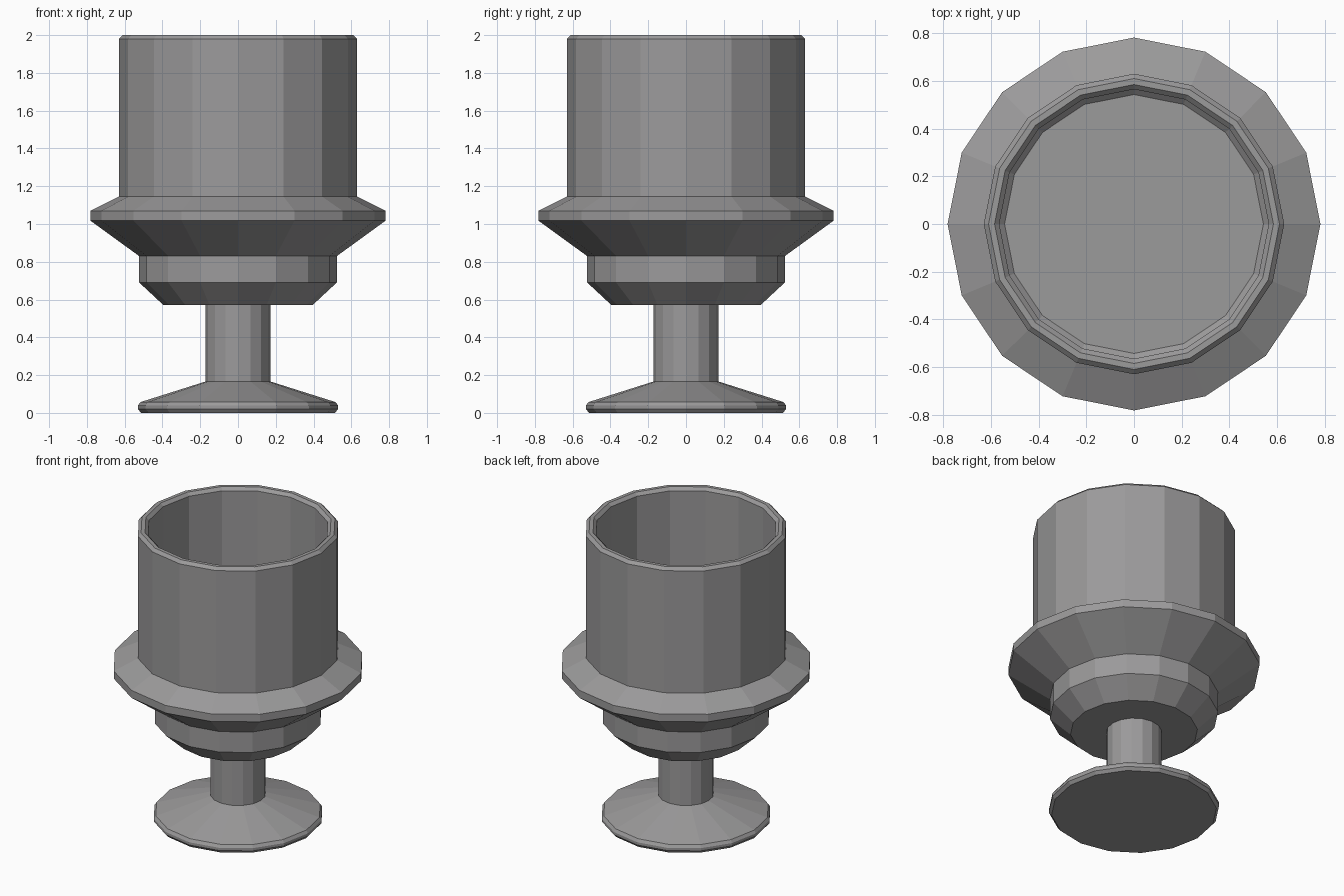
import bpy, bmesh
from math import cos, sin, tau

if "Cube" in bpy.data.objects:
    bpy.data.objects.remove(bpy.data.objects["Cube"])

SIDES = 16

# Dark grey finish
grey = bpy.data.materials.new("dark_grey")
grey.diffuse_color = (0.33, 0.325, 0.328, 1)
grey.use_nodes = True
grey.node_tree.nodes["Principled BSDF"].inputs["Base Color"].default_value = grey.diffuse_color


def lathe(name, profile):
    """Turn (radius, z) points into a closed, flat-faced 16-sided solid."""
    bm = bmesh.new()
    rings = [[bm.verts.new((r * cos(tau * i / SIDES), r * sin(tau * i / SIDES), z))
              for i in range(SIDES)] for r, z in profile]
    for low, high in zip(rings, rings[1:]):
        for i in range(SIDES):
            j = (i + 1) % SIDES
            bm.faces.new((low[i], low[j], high[j], high[i]))
    bm.faces.new(rings[0][::-1])
    bm.faces.new(rings[-1])
    bmesh.ops.recalc_face_normals(bm, faces=bm.faces)
    mesh = bpy.data.meshes.new(name)
    bm.to_mesh(mesh)
    bm.free()
    mesh.materials.append(grey)
    obj = bpy.data.objects.new(name, mesh)
    bpy.context.collection.objects.link(obj)
    return obj


# Foot with rounded edge, sloping up to the stem
foot = [(0.513, 0.0), (0.53, 0.02), (0.53, 0.038), (0.517, 0.057)]
# Straight stem
stem = [(0.172, 0.166), (0.172, 0.571)]
# Lower bowl
bowl = [(0.395, 0.571), (0.523, 0.69), (0.523, 0.83)]
# Flared collar
collar = [(0.782, 1.018), (0.782, 1.07), (0.63, 1.145)]
# Cup wall with bevelled rim
rim = [(0.63, 1.98), (0.61, 2.0), (0.585, 2.0), (0.565, 1.98)]
# Straight interior wall with a bevelled floor edge
interior = [(0.565, 1.12), (0.543, 1.1)]

lathe("goblet", foot + stem + bowl + collar + rim + interior)
